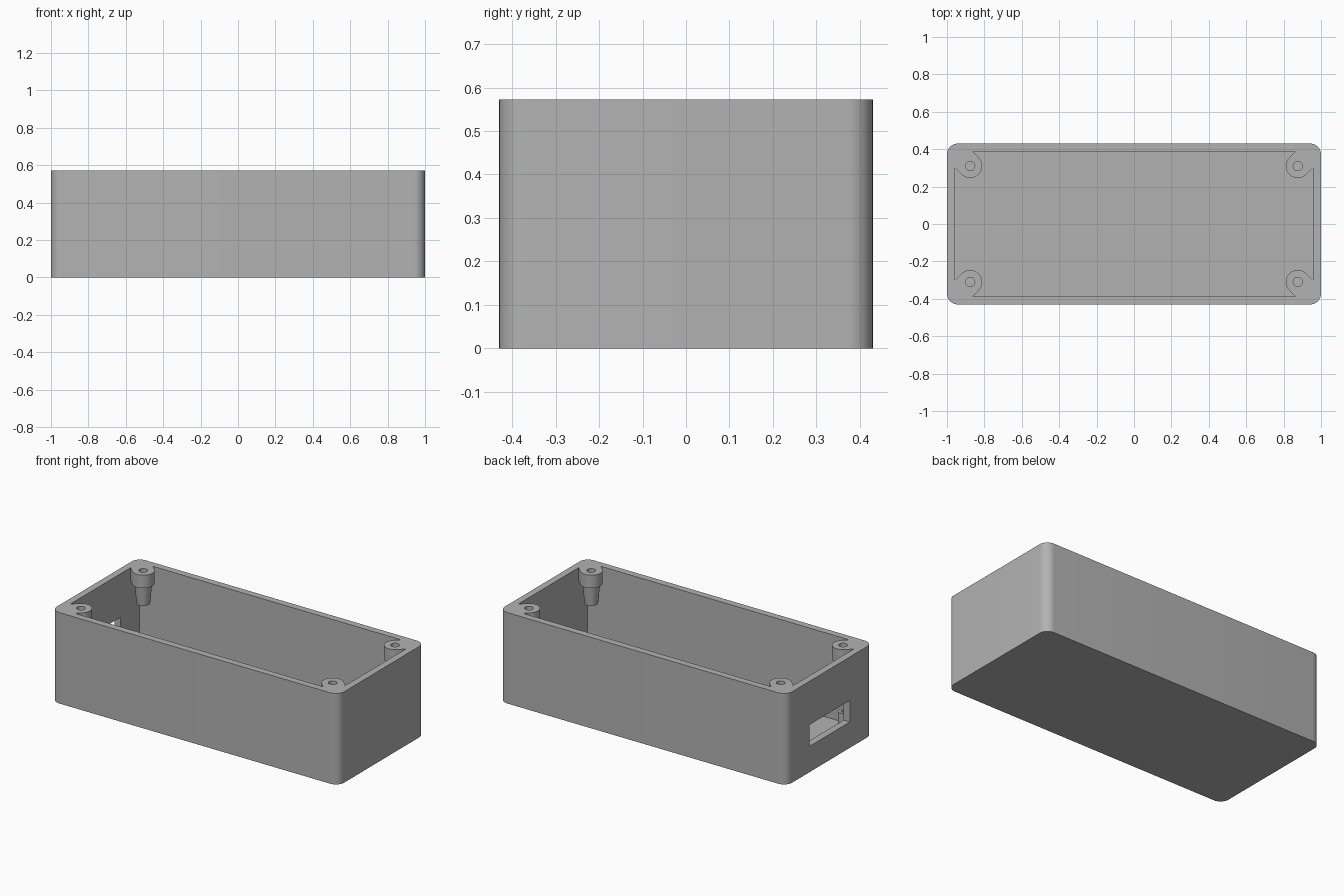
import bpy, bmesh, math
from mathutils import Vector

if "Cube" in bpy.data.objects:
    bpy.data.objects.remove(bpy.data.objects["Cube"])

HX, HY, H = 1.0, 0.43, 0.572          # outer half sizes and height
CX, CY, FLOOR = 0.957, 0.387, 0.043   # cavity half sizes and floor height
BX, BY, BR = 0.876, 0.31, 0.064       # screw boss position and radius
BOSS_Z = 0.49                         # underside of the corner bosses

grey = bpy.data.materials.new("grey plastic")
grey.diffuse_color = (0.45, 0.45, 0.45, 1)
grey.use_nodes = True
grey.node_tree.nodes["Principled BSDF"].inputs["Base Color"].default_value = grey.diffuse_color


def prism(name, pts, z0, z1, top=None):
    """Solid between an outline at z0 and the same (or another) outline at z1."""
    bm = bmesh.new()
    low = [bm.verts.new((x, y, z0)) for x, y in pts]
    high = [bm.verts.new((x, y, z1)) for x, y in (top or pts)]
    bm.faces.new(low[::-1])
    bm.faces.new(high)
    n = len(pts)
    for i in range(n):
        j = (i + 1) % n
        bm.faces.new((low[i], low[j], high[j], high[i]))
    bmesh.ops.recalc_face_normals(bm, faces=bm.faces)
    me = bpy.data.meshes.new(name)
    bm.to_mesh(me)
    bm.free()
    ob = bpy.data.objects.new(name, me)
    ob.data.materials.append(grey)
    bpy.context.collection.objects.link(ob)
    return ob


def arc(x, y, r, a0, a1, n):
    return [(x + r * math.cos(math.radians(a0 + (a1 - a0) * i / n)),
             y + r * math.sin(math.radians(a0 + (a1 - a0) * i / n))) for i in range(n + 1)]


def circle(x, y, r, n=32):
    return arc(x, y, r, 0, 360, n)[:-1]


def rect(x0, x1, y0, y1):
    return [(x0, y0), (x1, y0), (x1, y1), (x0, y1)]


def combine(target, tool, operation):
    m = target.modifiers.new("cut", 'BOOLEAN')
    m.operation, m.solver, m.object = operation, 'EXACT', tool
    bpy.context.view_layer.objects.active = target
    bpy.ops.object.modifier_apply(modifier=m.name)
    bpy.data.objects.remove(tool, do_unlink=True)


# outer body with rounded vertical corners
R = 0.058
outline = []
for sx, sy, a in ((1, 1, 0), (-1, 1, 90), (-1, -1, 180), (1, -1, 270)):
    outline += arc(sx * (HX - R), sy * (HY - R), R, a, a + 90, 10)
case = prism("enclosure_body", outline, 0, H)

# main cavity below the bosses
combine(case, prism("cavity", rect(-CX, CX, -CY, CY), FLOOR, BOSS_Z), 'DIFFERENCE')

# cavity mouth, whose outline wraps around the bosses in each corner
d = BR * math.sqrt(0.5)
quarter = [(CX, BY - d - (CX - BX - d))]
quarter[0] = (CX, BY - d + (CX - BX - d))          # rib meets the end wall
quarter += arc(BX, BY, BR, -45, -225, 20)
quarter += [(BX - d + (CY - BY - d), CY)]          # rib meets the long wall
mouth = (quarter + [(-x, y) for x, y in reversed(quarter)]
         + [(-x, -y) for x, y in quarter] + [(x, -y) for x, y in reversed(quarter)])
combine(case, prism("mouth", mouth, BOSS_Z - 0.02, H + 0.1), 'DIFFERENCE')

# tapered screw sleeves and floor posts in the four corners, with their holes
for sx in (-1, 1):
    for sy in (-1, 1):
        x, y = sx * BX, sy * BY
        combine(case, prism("sleeve", circle(x, y, 0.039), 0.367, BOSS_Z + 0.01,
                            circle(x, y, 0.051)), 'UNION')
        combine(case, prism("post", circle(x, y, 0.03), FLOOR - 0.01, 0.155), 'UNION')
        combine(case, prism("screw_hole", circle(x, y, 0.025, 24), 0.39, H + 0.1), 'DIFFERENCE')
        combine(case, prism("post_hole", circle(x, y, 0.012, 16), 0.07, 0.2), 'DIFFERENCE')

# connector opening in the left end wall
combine(case, prism("opening", rect(-1.1, -0.93, -0.2, 0.2), 0.163, 0.298), 'DIFFERENCE')

# smooth round surfaces, keep crisp edges
bpy.ops.object.select_all(action='DESELECT')
case.select_set(True)
bpy.context.view_layer.objects.active = case
bpy.ops.object.shade_smooth_by_angle(angle=math.radians(30))
